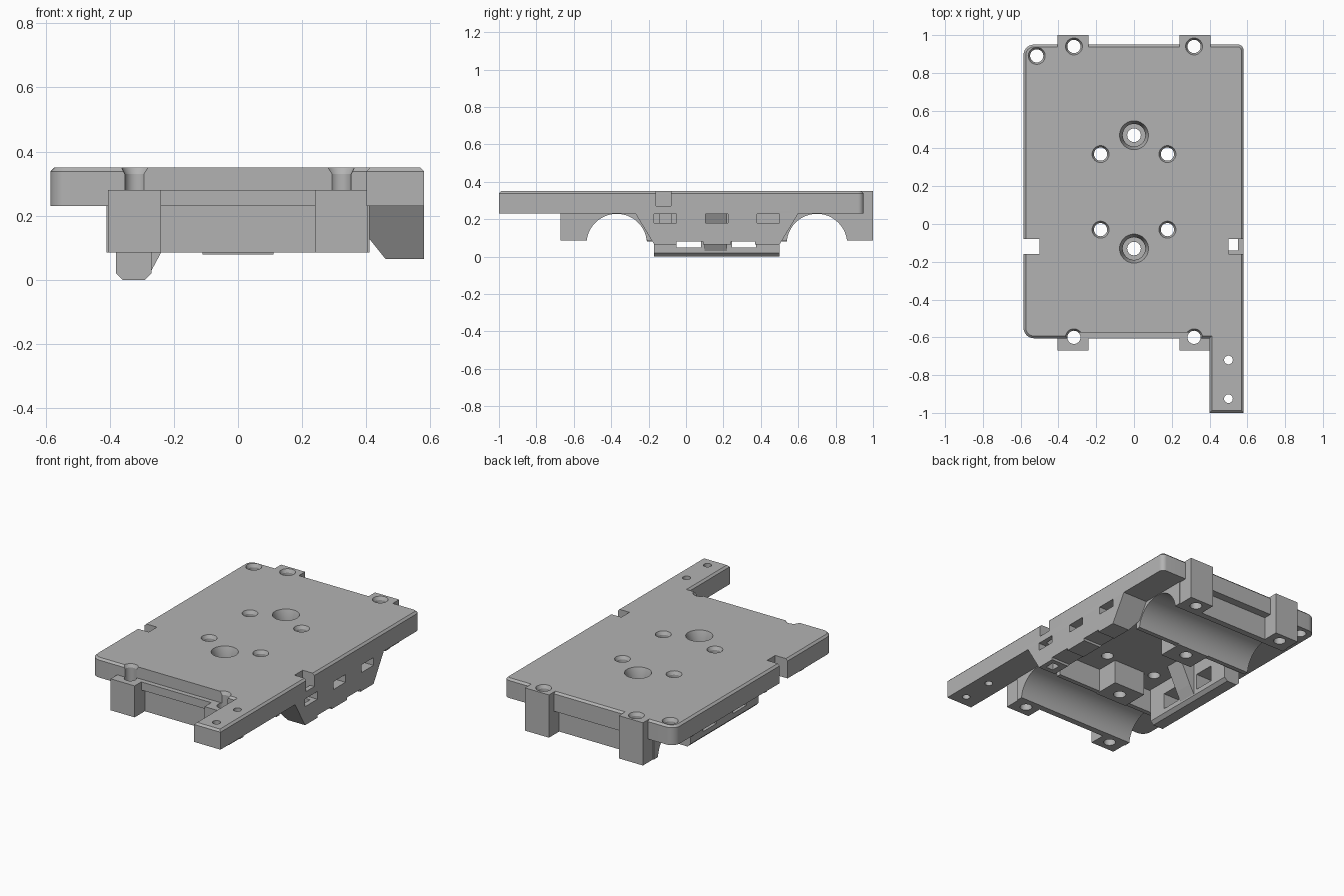
import bpy, bmesh, math
from mathutils import Matrix, Vector

old = bpy.data.objects.get("Cube")
if old:
    bpy.data.objects.remove(old)

grey = bpy.data.materials.new("plain_grey")
grey.use_nodes = True
colour = (0.45, 0.45, 0.45, 1)
grey.diffuse_color = colour
grey.node_tree.nodes["Principled BSDF"].inputs["Base Color"].default_value = colour


def finish(name, bm):
    bmesh.ops.recalc_face_normals(bm, faces=bm.faces)
    mesh = bpy.data.meshes.new(name)
    bm.to_mesh(mesh)
    bm.free()
    mesh.materials.append(grey)
    ob = bpy.data.objects.new(name, mesh)
    bpy.context.collection.objects.link(ob)
    return ob


def prism(name, points, lo, hi, axis="z"):
    """Extrude a 2D outline along an axis; outlines are xy, xz or yz."""
    place = {"z": lambda a, b, c: (a, b, c),
             "y": lambda a, b, c: (a, c, b),
             "x": lambda a, b, c: (c, a, b)}[axis]
    bm = bmesh.new()
    face = bm.faces.new([bm.verts.new(place(a, b, lo)) for a, b in points])
    top = bmesh.ops.extrude_face_region(bm, geom=[face])["geom"]
    move = Vector(place(0, 0, hi - lo))
    bmesh.ops.translate(bm, vec=move, verts=[v for v in top if isinstance(v, bmesh.types.BMVert)])
    return finish(name, bm)


def box(name, x0, x1, y0, y1, z0, z1):
    return prism(name, [(x0, y0), (x1, y0), (x1, y1), (x0, y1)], z0, z1)


def cone(x, y, z0, z1, r0, r1=None):
    bm = bmesh.new()
    bmesh.ops.create_cone(bm, cap_ends=True, segments=32, radius1=r0,
                          radius2=r0 if r1 is None else r1, depth=z1 - z0,
                          matrix=Matrix.Translation((x, y, (z0 + z1) / 2)))
    return finish("cutter", bm)


def cut(parts, cutters):
    for ob in parts:
        for c in cutters:
            m = ob.modifiers.new("cut", "BOOLEAN")
            m.operation, m.solver, m.object = "DIFFERENCE", "EXACT", c
        graph = bpy.context.evaluated_depsgraph_get()
        mesh = bpy.data.meshes.new_from_object(ob.evaluated_get(graph))
        ob.modifiers.clear()
        ob.data = mesh
    for c in cutters:
        bpy.data.objects.remove(c)


def arc(cx, cy, r, start):
    angles = [math.radians(start + 15 * i) for i in range(7)]
    return [(cx + r * math.cos(a), cy + r * math.sin(a)) for a in angles]


TOP, UNDER, FOOT = 0.35, 0.23, 0.085

# Deck with three rounded corners and a side arm
outline = (arc(-0.53, -0.55, 0.055, 180) + [(0.4, -0.605), (0.4, -1), (0.58, -1)]
           + arc(0.55, 0.92, 0.03, 0) + arc(-0.53, 0.895, 0.055, 90))
deck = prism("deck", outline, UNDER, TOP)
bev = bmesh.new()
bev.from_mesh(deck.data)
rim = [e for e in bev.edges if all(v.co.z > TOP - 0.001 for v in e.verts)]
bmesh.ops.bevel(bev, geom=rim, offset=0.012, segments=1, affect="EDGES")
bev.to_mesh(deck.data)
bev.free()

# Axle saddles, pillars and tabs at both ends
saddles, pillars = [], []
for end, y0, y1, py0, py1, top, axle in (
        ("front", -0.57, -0.18, -0.67, -0.53, 0.28, -0.37),
        ("back", 0.51, 0.90, 0.86, 1.0, TOP, 0.70)):
    saddle = box(end + "_axle_saddle", -0.41, 0.41, y0, y1, FOOT, UNDER)
    for side, s in (("left", 1), ("right", -1)):
        xs = sorted((s * 0.24, s * 0.405))
        pillars.append(box(f"{end}_{side}_pillar", *xs, py0, py1, FOOT, top))
    ring = [(axle + 0.162 * math.cos(i * math.pi / 24),
             0.067 + 0.162 * math.sin(i * math.pi / 24)) for i in range(48)]
    cut([saddle], [prism("cutter", ring, -0.6, 0.6, "x")])
    saddles.append(saddle)

# Left hanging side wall, thicker toward the deck
slope = [(-0.27, UNDER), (-0.17, 0.065), (0.5, 0.065), (0.6, UNDER)]
left_wall = prism("left_side_wall", slope, 0.41, 0.58, "x")
bevel_cut = prism("cutter", [(0.4, 0.14), (0.46, 0.065), (0.46, 0.05), (0.4, 0.05)], -1, 1, "y")
cut([left_wall], [bevel_cut, box("cutter", 0.39, 0.6, -0.05, 0.09, 0.05, 0.08),
                  box("cutter", 0.39, 0.6, 0.24, 0.37, 0.05, 0.08),
                  box("cutter", 0.4, 0.6, 0.105, 0.225, 0.18, 0.228),
                  box("cutter", 0.52, 0.6, 0.38, 0.5, 0.18, 0.228),
                  box("cutter", 0.52, 0.6, -0.17, -0.05, 0.18, 0.228)])

# Right flange with windows and a stiffening rib
profile = [(-0.38, UNDER), (-0.38, 0.02), (-0.36, 0), (-0.29, 0), (-0.27, 0.02), (-0.27, UNDER)]
flange = prism("right_flange", profile, -0.17, 0.5, "y")
cut([flange], [box("cutter", -0.5, -0.2, y, y + 0.13, 0.05, 0.15) for y in (-0.05, 0.245)])
prism("flange_rib", [(-0.275, 0.02), (-0.24, FOOT), (-0.17, UNDER), (-0.275, UNDER)], 0.1, 0.22, "y")

# Bosses under the two large screw holes
bosses = [box("front_boss", -0.11, 0.11, -0.22, -0.04, 0.08, UNDER),
          box("back_boss", -0.11, 0.11, 0.38, 0.54, 0.08, UNDER)]
cut([bosses[1], bosses[0]], [prism("cutter", [
    (y + 0.162 * math.cos(i * math.pi / 16), 0.067 + 0.162 * math.sin(i * math.pi / 16))
    for i in range(32)], -0.6, 0.6, "x") for y in (-0.37, 0.70)])

# Screw holes, counterbores and edge notches
holes = []
for y in (0.47, -0.13):
    holes += [cone(0, y, -0.1, 0.5, 0.036), cone(0, y, 0.2, 0.345, 0.06),
              cone(0, y, 0.3, 0.36, 0.06, 0.08)]
small = [(s * 0.177, y) for s in (-1, 1) for y in (0.37, -0.03)]
small += [(s * 0.318, y) for s in (-1, 1) for y in (0.94, -0.6)] + [(-0.515, 0.89)]
for x, y in small:
    holes += [cone(x, y, -0.1, 0.5, 0.035), cone(x, y, 0.33, 0.36, 0.035, 0.05)]
holes += [cone(0.5, y, 0.1, 0.5, 0.023) for y in (-0.72, -0.925)]
holes += [box("cutter", -0.7, -0.5, -0.16, -0.08, 0.1, 0.5),
          box("cutter", 0.5, 0.7, -0.16, -0.08, 0.27, 0.5),
          box("cutter", 0.5, 0.55, -0.14, -0.08, -0.1, 0.5),
          box("cutter", -0.3, 0.3, -0.7, -0.575, 0.28, 0.5)]
cut([deck, left_wall] + saddles + pillars + bosses, holes)

for ob in [deck] + saddles + pillars + bosses:
    bpy.ops.object.select_all(action="DESELECT")
    ob.select_set(True)
    bpy.context.view_layer.objects.active = ob
    bpy.ops.object.shade_smooth_by_angle(angle=math.radians(25))
